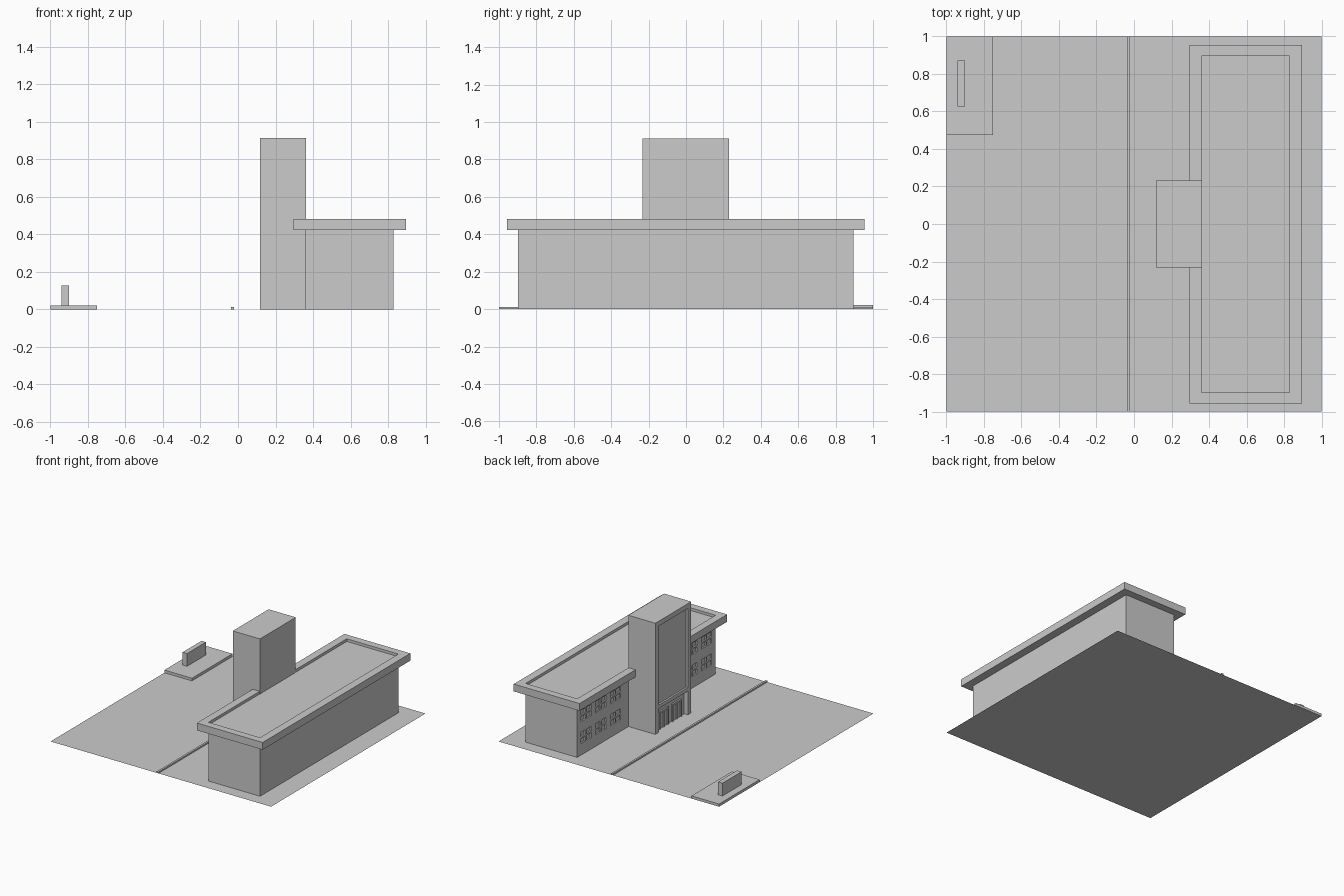
import bpy, bmesh

if "Cube" in bpy.data.objects:
    bpy.data.objects.remove(bpy.data.objects["Cube"])


def boxes(name, specs):
    """One mesh object made of boxes given as (x0, x1, y0, y1, z0, z1)."""
    bm = bmesh.new()
    for x0, x1, y0, y1, z0, z1 in specs:
        vs = bmesh.ops.create_cube(bm, size=1)["verts"]
        for v in vs:
            v.co = (x1 if v.co.x > 0 else x0,
                    y1 if v.co.y > 0 else y0,
                    z1 if v.co.z > 0 else z0)
    me = bpy.data.meshes.new(name)
    bm.to_mesh(me)
    bm.free()
    ob = bpy.data.objects.new(name, me)
    bpy.context.collection.objects.link(ob)
    return ob


def cut(ob, specs):
    """Subtract boxes from an object and remove the helper."""
    cutter = boxes("cutter", specs)
    cutter.hide_render = True
    mod = ob.modifiers.new("cut", "BOOLEAN")
    mod.operation = "DIFFERENCE"
    mod.solver = "EXACT"
    mod.object = cutter
    bpy.context.view_layer.objects.active = ob
    bpy.ops.object.modifier_apply(modifier=mod.name)
    bpy.data.objects.remove(cutter)


# flat site
bpy.ops.mesh.primitive_plane_add(size=2)
bpy.context.object.name = "site_ground"

# curb along the street, and the sign on its pad
boxes("curb", [(-0.037, -0.021, -1, 1, 0, 0.012)])
boxes("sign_pad", [(-1, -0.75, 0.475, 1, 0, 0.022)])
boxes("sign_slab", [(-0.94, -0.90, 0.625, 0.87, 0.022, 0.127)])

# main block; each window is four recessed panes, three columns by two rows per wing
block = boxes("main_block", [(0.36, 0.828, -0.897, 0.895, 0, 0.46)])
panes = []
for side in (1, -1):
    for yc in (0.40, 0.59, 0.78):
        for zc in (0.14, 0.32):
            for dy in (-0.037, 0.037):
                for dz in (-0.026, 0.026):
                    y, z = side * yc + dy, zc + dz
                    panes.append((0.3, 0.372, y - 0.03, y + 0.03, z - 0.02, z + 0.02))
cut(block, panes)

# overhanging roof rim with the sunken roof deck inside
rim = boxes("roof_rim", [(0.297, 0.894, -0.957, 0.955, 0.422, 0.482)])
cut(rim, [(0.36, 0.828, -0.897, 0.895, 0.3, 0.6)])

# entrance tower: tall glazed recess above an open porch
tower = boxes("entrance_tower", [(0.116, 0.362, -0.233, 0.231, 0, 0.912)])
cut(tower, [(0.0, 0.131, -0.19, 0.188, 0.225, 0.872),
            (0.0, 0.15, -0.19, 0.188, -0.1, 0.195)])

# door surrounds at the back of the porch
for i, yc in enumerate((-0.085, 0.085)):
    door = boxes(f"door_{i + 1}", [(0.138, 0.155, yc - 0.06, yc + 0.06, 0, 0.145)])
    cut(door, [(0.1, 0.146, yc + a, yc + b, -0.1, 0.13)
               for a, b in ((-0.048, -0.005), (0.005, 0.048))])
